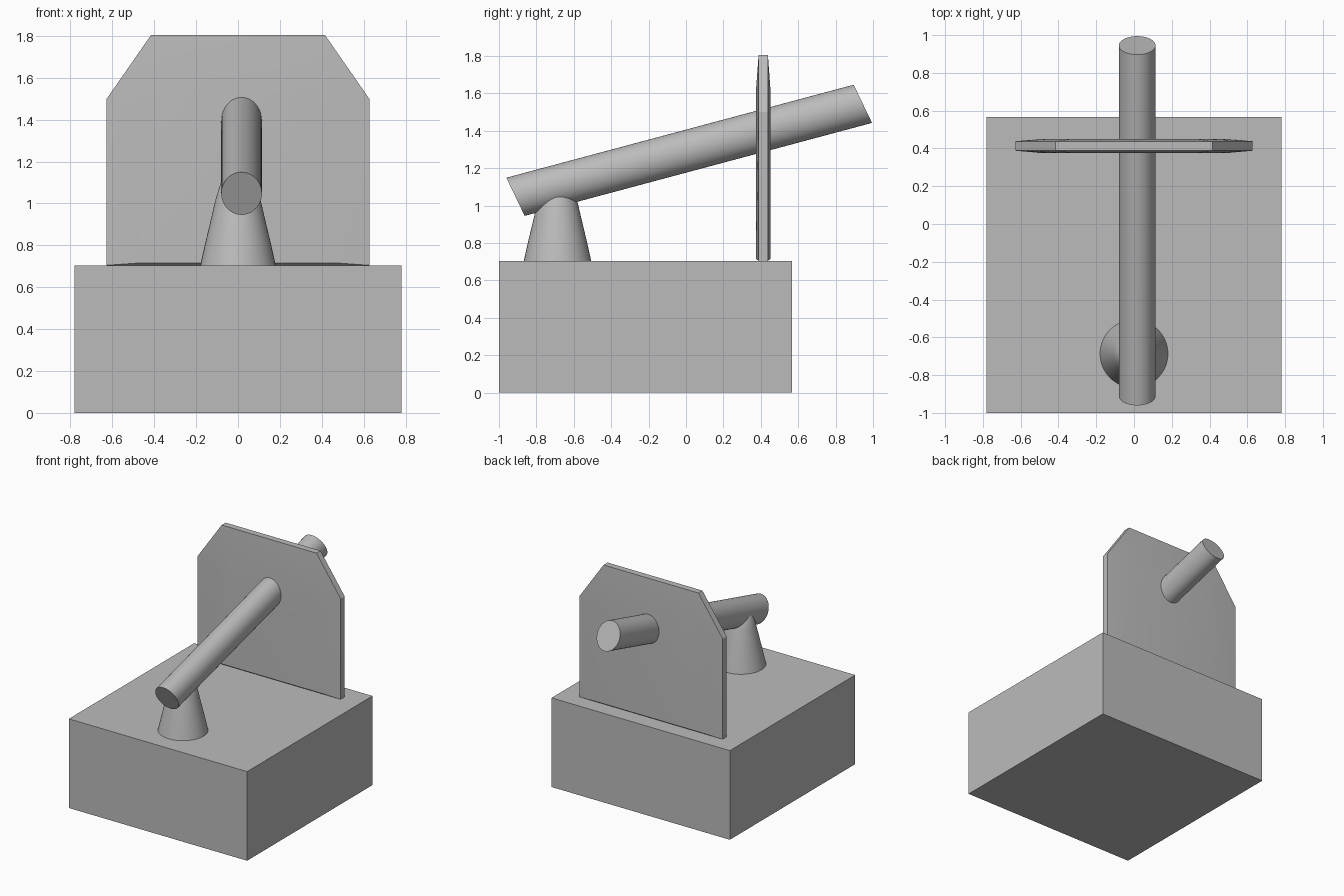
import bpy, bmesh, math
from mathutils import Matrix, Vector

cube = bpy.data.objects.get("Cube")
if cube:
    bpy.data.objects.remove(cube, do_unlink=True)

grey = bpy.data.materials.new("plain_grey")
grey.use_nodes = True
colour = (0.5, 0.5, 0.5, 1)
grey.diffuse_color = colour
grey.node_tree.nodes["Principled BSDF"].inputs["Base Color"].default_value = colour


def finish(name, bm, smooth_angle=None):
    """Turn a bmesh into a grey object, optionally smooth shaded."""
    bmesh.ops.recalc_face_normals(bm, faces=bm.faces)
    mesh = bpy.data.meshes.new(name)
    bm.to_mesh(mesh)
    bm.free()
    mesh.materials.append(grey)
    obj = bpy.data.objects.new(name, mesh)
    bpy.context.collection.objects.link(obj)
    if smooth_angle:
        bpy.ops.object.select_all(action='DESELECT')
        obj.select_set(True)
        bpy.context.view_layer.objects.active = obj
        bpy.ops.object.shade_smooth_by_angle(angle=math.radians(smooth_angle))
    return obj


# Base block
DECK = 0.705
bm = bmesh.new()
bmesh.ops.create_cube(bm, size=1, matrix=Matrix.Translation((0, -0.217, DECK / 2))
                      @ Matrix.Diagonal((1.56, 1.566, DECK, 1)))
finish("base_block", bm)

# Upright plate with clipped corners and slightly swollen faces
half = [(0.627, DECK), (0.627, 1.5), (0.415, 1.805)]
outline = half + [(-x, z) for x, z in reversed(half)]
bm = bmesh.new()
front = bm.faces.new([bm.verts.new((x, 0.388, z)) for x, z in outline])
back = bmesh.ops.extrude_face_region(bm, geom=[front], use_keep_orig=True)
for v in back["geom"]:
    if isinstance(v, bmesh.types.BMVert):
        v.co.y = 0.438
bm.normal_update()
sides = [f for f in bm.faces if len(f.verts) == 6]
for face in sides:
    push = 0.013 if face.calc_center_median().y > 0.41 else -0.013
    bmesh.ops.inset_region(bm, faces=[face], thickness=0.2)
    for v in face.verts:
        v.co.y += push
        if v.co.z < 1:
            v.co.z = DECK + 0.01
finish("upright_plate", bm, 30)

# Tapered rounded support, turned from a profile
profile = [(0.18, DECK), (0.159, 0.8), (0.135, 0.9), (0.107, 1.02),
           (0.082, 1.1), (0.045, 1.14), (0, 1.15)]
bm = bmesh.new()
points = [bm.verts.new((r, 0, z)) for r, z in profile]
edges = [bm.edges.new(pair) for pair in zip(points, points[1:])]
bmesh.ops.spin(bm, geom=points + edges, cent=(0, 0, 0), axis=(0, 0, 1),
               angle=math.tau, steps=40)
bmesh.ops.remove_doubles(bm, verts=bm.verts, dist=0.0005)
bmesh.ops.translate(bm, verts=bm.verts, vec=(0, -0.687, 0))
finish("rounded_support", bm, 40)

# Sloping rod with slanted ends, a sheared cylinder through the plate
shear = Matrix(((0.097, 0, 0, 0.017),
                (0, 0.049, 1.857, 0.017),
                (0, -0.102, 0.497, 1.296),
                (0, 0, 0, 1)))
bm = bmesh.new()
bmesh.ops.create_cone(bm, cap_ends=True, segments=40, radius1=1, radius2=1,
                      depth=1, matrix=shear)
finish("sloping_rod", bm, 40)
